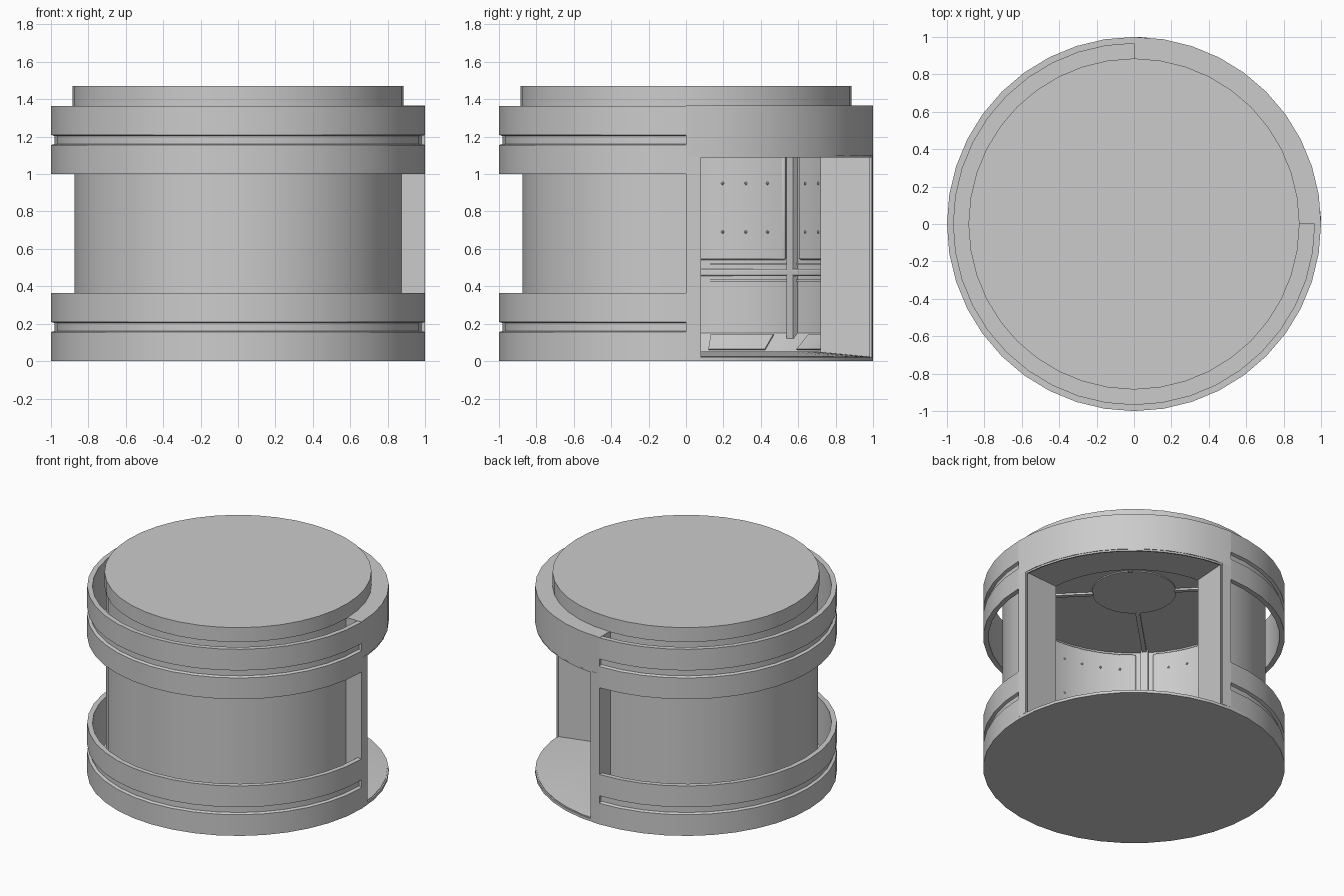
import bpy, bmesh, math

cube = bpy.data.objects.get("Cube")
if cube:
    bpy.data.objects.remove(cube, do_unlink=True)

grey = bpy.data.materials.new("plain grey")
grey.use_nodes = True
COLOUR = (0.6, 0.6, 0.6, 1)
grey.diffuse_color = COLOUR
grey.node_tree.nodes["Principled BSDF"].inputs["Base Color"].default_value = COLOUR

parts = []
FACET = 9  # degrees per side of the round parts


def finish(bm, name):
    bmesh.ops.remove_doubles(bm, verts=bm.verts[:], dist=1e-5)
    bmesh.ops.recalc_face_normals(bm, faces=bm.faces[:])
    mesh = bpy.data.meshes.new(name)
    bm.to_mesh(mesh)
    bm.free()
    mesh.materials.append(grey)
    obj = bpy.data.objects.new(name, mesh)
    bpy.context.collection.objects.link(obj)
    parts.append(obj)
    return obj


def sweep(name, profile, start=0, end=360):
    """Turn a closed (radius, height) profile from one angle to another."""
    bm = bmesh.new()
    steps = max(1, math.ceil((end - start) / FACET))
    rows = []
    for i in range(steps + 1):
        a = math.radians(start + (end - start) * i / steps)
        rows.append([bm.verts.new((r * math.cos(a), r * math.sin(a), z)) for r, z in profile])
    n = len(profile)
    for low, high in zip(rows, rows[1:]):
        for k in range(n):
            if profile[k][0] == 0 and profile[(k + 1) % n][0] == 0:
                continue
            bm.faces.new((low[k], low[(k + 1) % n], high[(k + 1) % n], high[k]))
    if end - start < 360:
        bm.faces.new(rows[0])
        bm.faces.new(rows[-1])
    bmesh.ops.remove_doubles(bm, verts=bm.verts[:], dist=1e-5)
    return finish(bm, name)


def block(r0, r1, z0, z1):
    return [(r0, z0), (r1, z0), (r1, z1), (r0, z1)]


def bevel(obj, width):
    mod = obj.modifiers.new("soft edge", "BEVEL")
    mod.width = width
    mod.segments = 2
    mod.limit_method = "ANGLE"


# Base, drum wall and lid
sweep("base", block(0, 1, 0, 0.02))
sweep("drum_wall", block(0.82, 0.875, 0.02, 1.365), 90, 360)
sweep("lid", block(0, 0.885, 1.365, 1.47))
sweep("ceiling", block(0, 0.875, 1.35, 1.366))

# Grooved outer hoops
for name, foot, z in (("lower_hoop", 0.02, 0), ("upper_hoop", 1.0, 1.0)):
    sweep(name, [(0.965, foot), (1, foot), (1, z + 0.155), (0.98, z + 0.162), (0.98, z + 0.203),
                 (1, z + 0.21), (1, z + 0.365), (0.965, z + 0.365)], 90, 360)

# Doorway in the open quarter
sweep("door_lintel", block(0.72, 1, 1.1, 1.367), 0, 90)
for side, a, edge in (("right", 0, 4), ("left", 86, 85.4)):
    sweep(side + "_door_post", block(0.72, 1, 0.02, 1.1), a, a + 4)
    sweep(side + "_door_trim", block(0.985, 0.995, 0.02, 1.1), edge, edge + 0.6)
sweep("top_door_trim", block(0.985, 0.995, 1.088, 1.1), 4, 86)

# Floor, with a sloping skirt around the wall and a ramp at the door
sweep("floor", [(0, 0.02), (0.82, 0.02), (0.82, 0.15), (0.72, 0.05), (0, 0.05)], 90, 360)
sweep("door_ramp", [(0, 0.02), (0.99, 0.02), (0.99, 0.024), (0.72, 0.05), (0, 0.05)], 0, 90)
for i in range(6):
    mid = 112.5 + 45 * i
    sweep("skirt_plate", [(0.73, 0.06), (0.81, 0.14), (0.805, 0.145), (0.725, 0.065)],
          mid - 13, mid + 13)

# Padded wall panels with buttons
for a, b in ((94, 131), (139, 221), (229, 311), (319, 356)):
    bevel(sweep("wall_panel", block(0.797, 0.822, 0.54, 1.33), a, b), 0.012)
    bm = bmesh.new()
    count = int((b - a - 8) / 9.5)
    for i in range(count + 1):
        t = math.radians((a + b) / 2 + (i - count / 2) * 9.5)
        for z in (0.69, 0.95, 1.21):
            ball = bmesh.ops.create_uvsphere(bm, u_segments=8, v_segments=6, radius=0.008)
            bmesh.ops.translate(bm, verts=ball["verts"],
                                vec=(0.796 * math.cos(t), 0.796 * math.sin(t), z))
    finish(bm, "panel_buttons")

# Handrail and narrow mouldings
bevel(sweep("handrail", block(0.785, 0.822, 0.455, 0.492), 90, 360), 0.008)
for z in (0.425, 0.515):
    sweep("wall_moulding", block(0.812, 0.822, z, z + 0.01), 90, 360)

# Upright ribs, ceiling spokes and hub
sweep("ceiling_hub", block(0, 0.28, 1.342, 1.351))
for a in (135, 225, 315):
    sweep("wall_rib", block(0.785, 0.822, 0.12, 1.35), a - 1.8, a + 1.8)
for a in (45, 135, 225, 315):
    bm = bmesh.new()
    bmesh.ops.create_cube(bm, size=1)
    for v in bm.verts:
        v.co = (0.54 + v.co.x * 0.54, v.co.y * 0.03, 1.344 + v.co.z * 0.016)
    spoke = finish(bm, "ceiling_spoke")
    spoke.rotation_euler.z = math.radians(a)

# Smooth shading with sharp corners
bpy.ops.object.select_all(action="DESELECT")
for obj in parts:
    obj.select_set(True)
bpy.context.view_layer.objects.active = parts[0]
bpy.ops.object.shade_smooth_by_angle(angle=math.radians(30))
